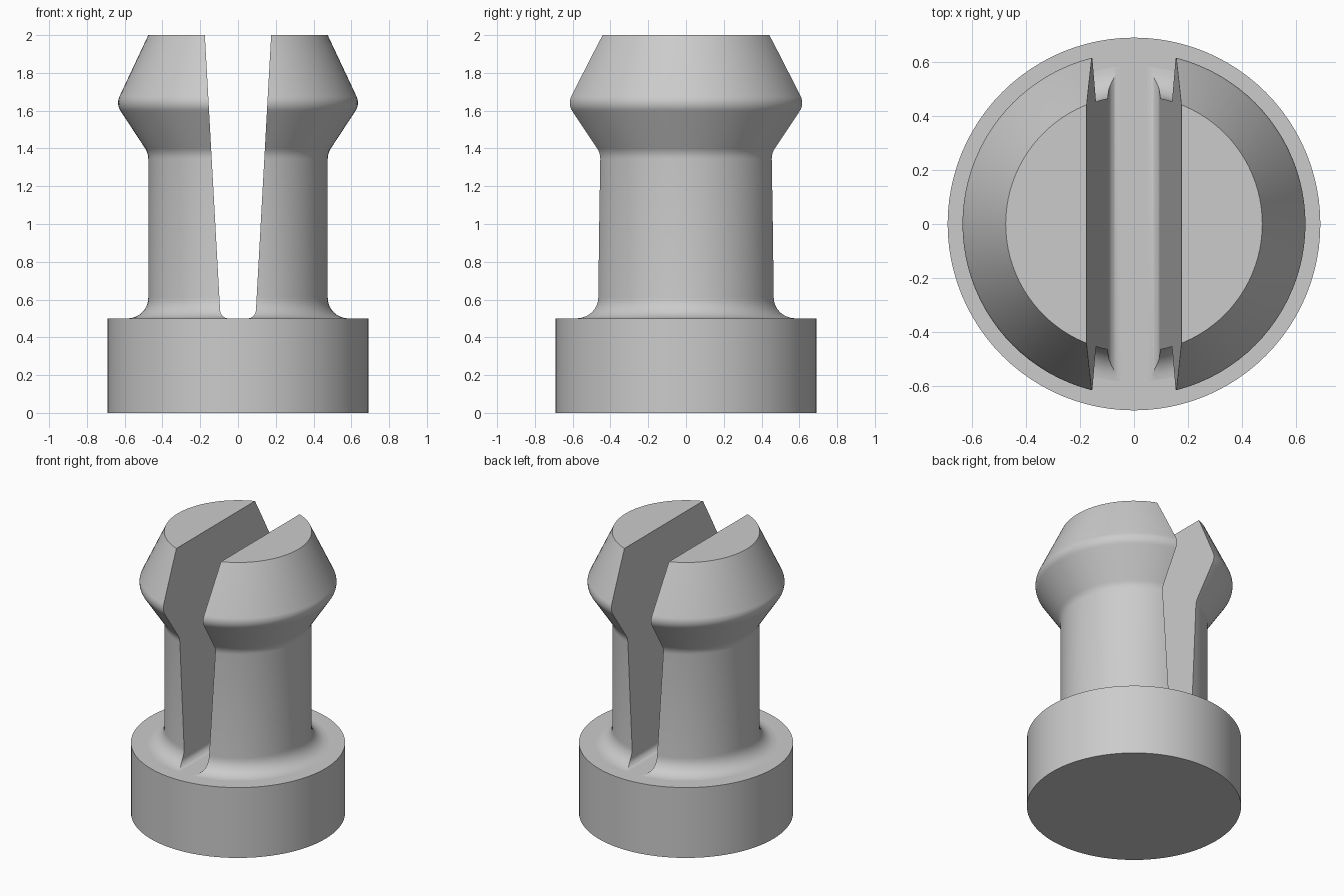
import bpy
import bmesh
from math import sin, cos, pi

old = bpy.data.objects.get("Cube")
if old:
    bpy.data.objects.remove(old)

grey = bpy.data.materials.new("plain_grey")
grey.use_nodes = True
grey.diffuse_color = (0.6, 0.6, 0.6, 1)
grey.node_tree.nodes["Principled BSDF"].inputs["Base Color"].default_value = (0.6, 0.6, 0.6, 1)


def arc(cx, cz, r, a0, a1, n=8):
    """Points on an arc, angles in degrees."""
    angles = [(a0 + (a1 - a0) * i / n) * pi / 180 for i in range(n + 1)]
    return [(cx + r * cos(a), cz + r * sin(a)) for a in angles]


def finish(name, bm):
    bmesh.ops.recalc_face_normals(bm, faces=bm.faces)
    mesh = bpy.data.meshes.new(name)
    bm.to_mesh(mesh)
    bm.free()
    obj = bpy.data.objects.new(name, mesh)
    bpy.context.collection.objects.link(obj)
    mesh.materials.append(grey)
    return obj


def turned(name, profile, steps=96):
    """Solid of revolution from (radius, height) points, capped at both ends."""
    bm = bmesh.new()
    rings = [[bm.verts.new((r * cos(2 * pi * i / steps), r * sin(2 * pi * i / steps), z))
              for i in range(steps)] for r, z in profile]
    for low, high in zip(rings, rings[1:]):
        for i in range(steps):
            j = (i + 1) % steps
            bm.faces.new((low[i], low[j], high[j], high[i]))
    bm.faces.new(rings[0])
    bm.faces.new(rings[-1])
    return finish(name, bm)


def smooth(obj):
    bpy.ops.object.select_all(action="DESELECT")
    obj.select_set(True)
    bpy.context.view_layer.objects.active = obj
    bpy.ops.object.shade_smooth_by_angle(angle=pi / 6)


# Round base
base = turned("base", [(0.69, 0), (0.69, 0.5)])

# Stem with a root fillet, a flared rounded barb and a tapered tip
stem_profile = [(0.585, 0.47)]
stem_profile += arc(0.585, 0.61, 0.11, 270, 180)
stem_profile += arc(0.575, 1.345, 0.1, 180, 146, 5)
stem_profile += arc(0.557, 1.642, 0.078, -34, 24, 8)
stem_profile += [(0.475, 2)]
prongs = turned("split_stem", stem_profile)

# Tapered slot, filleted at its floor, cut right through the stem
half = [(0.05, 0.4)] + arc(0.05, 0.545, 0.045, 270, 357, 8) + [(0.181, 2.1)]
outline = half + [(-x, z) for x, z in reversed(half)]
bm = bmesh.new()
face = bm.faces.new([bm.verts.new((x, -1, z)) for x, z in outline])
extruded = bmesh.ops.extrude_face_region(bm, geom=[face])["geom"]
bmesh.ops.translate(bm, vec=(0, 2, 0),
                    verts=[v for v in extruded if isinstance(v, bmesh.types.BMVert)])
slot = finish("slot_cutter", bm)
slot.hide_render = True

cut = prongs.modifiers.new("slot", "BOOLEAN")
cut.operation = "DIFFERENCE"
cut.solver = "EXACT"
cut.object = slot
bpy.context.view_layer.objects.active = prongs
bpy.ops.object.modifier_apply(modifier=cut.name)
bpy.data.objects.remove(slot)

for part in (base, prongs):
    smooth(part)
